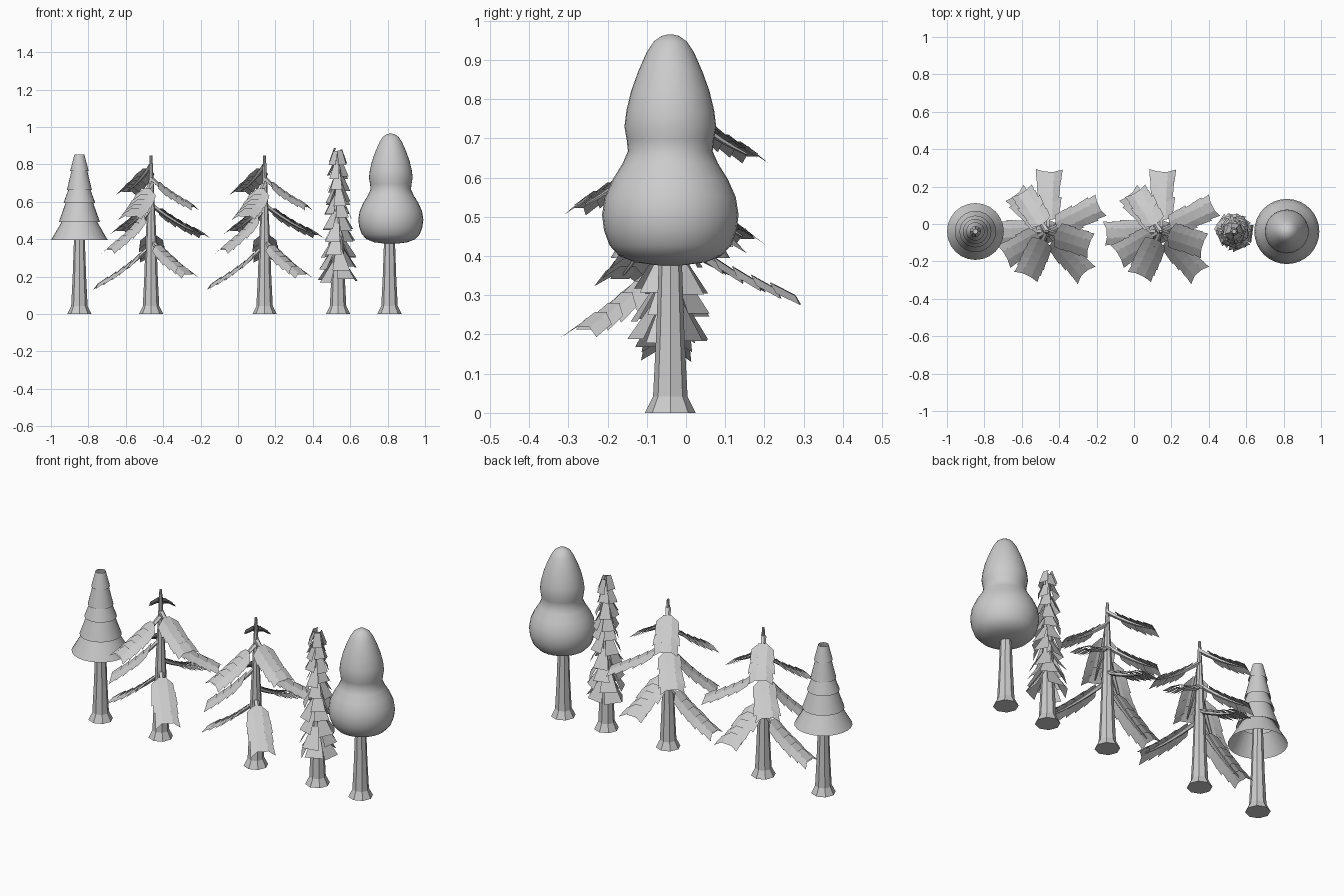
import bpy, bmesh, random
from math import sin, cos, pi, radians
from mathutils import Vector

if "Cube" in bpy.data.objects:
    bpy.data.objects.remove(bpy.data.objects["Cube"])

random.seed(4)
CY = -0.04


def make(name, verts, faces, loc=(0, 0, 0), smooth=None):
    me = bpy.data.meshes.new(name)
    me.from_pydata([tuple(v) for v in verts], [], faces)
    ob = bpy.data.objects.new(name, me)
    ob.location = loc
    bpy.context.collection.objects.link(ob)
    if smooth:
        bpy.ops.object.select_all(action='DESELECT')
        ob.select_set(True)
        bpy.context.view_layer.objects.active = ob
        bpy.ops.object.shade_smooth_by_angle(angle=radians(smooth))
    return ob


def lathe(name, profile, x, sides, cap_bottom=True, cap_top=True, smooth=None):
    verts, faces = [], []
    for r, z in profile:
        for k in range(sides):
            a = 2 * pi * k / sides
            verts.append((r * cos(a), r * sin(a), z))
    for i in range(len(profile) - 1):
        for k in range(sides):
            n = (k + 1) % sides
            b = i * sides
            faces.append((b + k, b + n, b + sides + n, b + sides + k))
    if cap_bottom:
        faces.append(tuple(reversed(range(sides))))
    if cap_top:
        b = (len(profile) - 1) * sides
        faces.append(tuple(b + k for k in range(sides)))
    return make(name, verts, faces, (x, CY, 0), smooth)


def trunk(name, x, top_r, top_z):
    lathe(name, [(.065, 0), (.044, .042), (.036, .2), (.029, .4), (top_r, top_z)], x, 8)


# tiered cone tree, hollow underneath
trunk("cone_tree_trunk", -.848, .014, .83)
lathe("cone_tree_foliage",
      [(.152, .395), (.088, .505), (.11, .492), (.07, .605), (.085, .594),
       (.056, .672), (.067, .663), (.04, .775), (.049, .766), (.027, .852)],
      -.848, 24, False, False, 30)

# drooping boughs: angle, root height, reach, tip height
BOUGHS = [(122, .80, .24, .66), (-18, .73, .23, .58), (-115, .70, .25, .53),
          (130, .60, .25, .45), (26, .59, .30, .43), (210, .57, .25, .35),
          (88, .45, .31, .30), (-48, .40, .29, .22), (182, .37, .28, .16)]


def bough(ang, z0, reach, z1):
    a = radians(ang)
    d, s, up = Vector((cos(a), sin(a), 0)), Vector((-sin(a), cos(a), 0)), Vector((0, 0, 1))

    def at(t, side=0, lift=0):
        return d * reach * t + s * side + up * (z0 - (z0 - z1) * (1.35 * t - .35 * t * t) + lift)

    verts, faces = [], []

    def quad(*pts):
        b = len(verts)
        verts.extend(pts)
        faces.append(tuple(range(b, b + len(pts))))

    # overlapping needle plates: centre strip plus two swept side flaps
    steps = 5
    for i in range(steps):
        t0 = .2 + .155 * i
        t1 = t0 + .21
        w = .06 + random.uniform(-.004, .006)
        quad(at(t0, -.023, .014), at(t1, -.027, .003), at(t1, .027, .003), at(t0, .023, .014))
        for m in (-1, 1):
            j = random.uniform(-.02, .02)
            quad(at(t0, m * .02, .013), at(t0 + .06 + j, m * w, -.008),
                 at(t1 + .05 + j, m * (w + .006), -.018), at(t1, m * .024, .002))
    quad(at(.9, -.03, .01), at(1.03, -.028, -.004), at(1.03, .028, -.004), at(.9, .03, .01))
    # bare curved stick beneath
    rings, n = 7, 5
    base = len(verts)
    for i in range(rings):
        t = .95 * i / (rings - 1)
        r = .013 * (1 - t) + .003
        for k in range(n):
            q = 2 * pi * k / n
            verts.append(at(t, r * cos(q), r * sin(q) - .004))
    for i in range(rings - 1):
        for k in range(n):
            b = base + i * n
            faces.append((b + k, b + (k + 1) % n, b + n + (k + 1) % n, b + n + k))
    return verts, faces


sv, sf = [], []
for spec in BOUGHS:
    v, f = bough(*spec)
    sf += [tuple(i + len(sv) for i in face) for face in f]
    sv += v
for label, x in (("left", -.465), ("right", .142)):
    trunk(label + "_spruce_trunk", x, .007, .848)
    make(label + "_spruce_boughs", sv, sf, (x, CY, 0))

# narrow tree: rings of hanging trapezoid flaps
trunk("narrow_tree_trunk", .535, .012, .865)
nv, nf = [], []
TIERS = 10
for i in range(TIERS):
    u = i / (TIERS - 1)
    z = .17 + .625 * u
    R = .1 - .05 * u
    h = .125 - .05 * u
    half = .05 - .024 * u
    for k in range(5):
        a = 2 * pi * k / 5 + i * 1.0 + random.uniform(-.15, .15)
        d, s = Vector((cos(a), sin(a), 0)), Vector((-sin(a), cos(a), 0))
        rr = R * random.uniform(.82, 1.0)
        zz = z + random.uniform(-.008, .02)
        b = len(nv)
        for r, w, q in ((.018, -.015, zz + h), (rr, -half, zz),
                        (rr, half, zz), (.018, .015, zz + h)):
            nv.append(d * r + s * w + Vector((0, 0, q)))
        nf.append((b, b + 1, b + 2, b + 3))
make("narrow_tree_flaps", nv, nf, (.535, CY, 0))

# rounded two-bulb tree
trunk("round_tree_trunk", .81, .024, .5)
lathe("round_tree_crown",
      [(.03, .376), (.09, .384), (.13, .40), (.155, .427), (.169, .465), (.174, .505),
       (.167, .55), (.147, .595), (.122, .635), (.108, .667), (.111, .695), (.117, .73),
       (.112, .77), (.1, .82), (.082, .87), (.06, .92), (.042, .947), (.022, .961), (.005, .965)],
      .817, 32, smooth=60)
